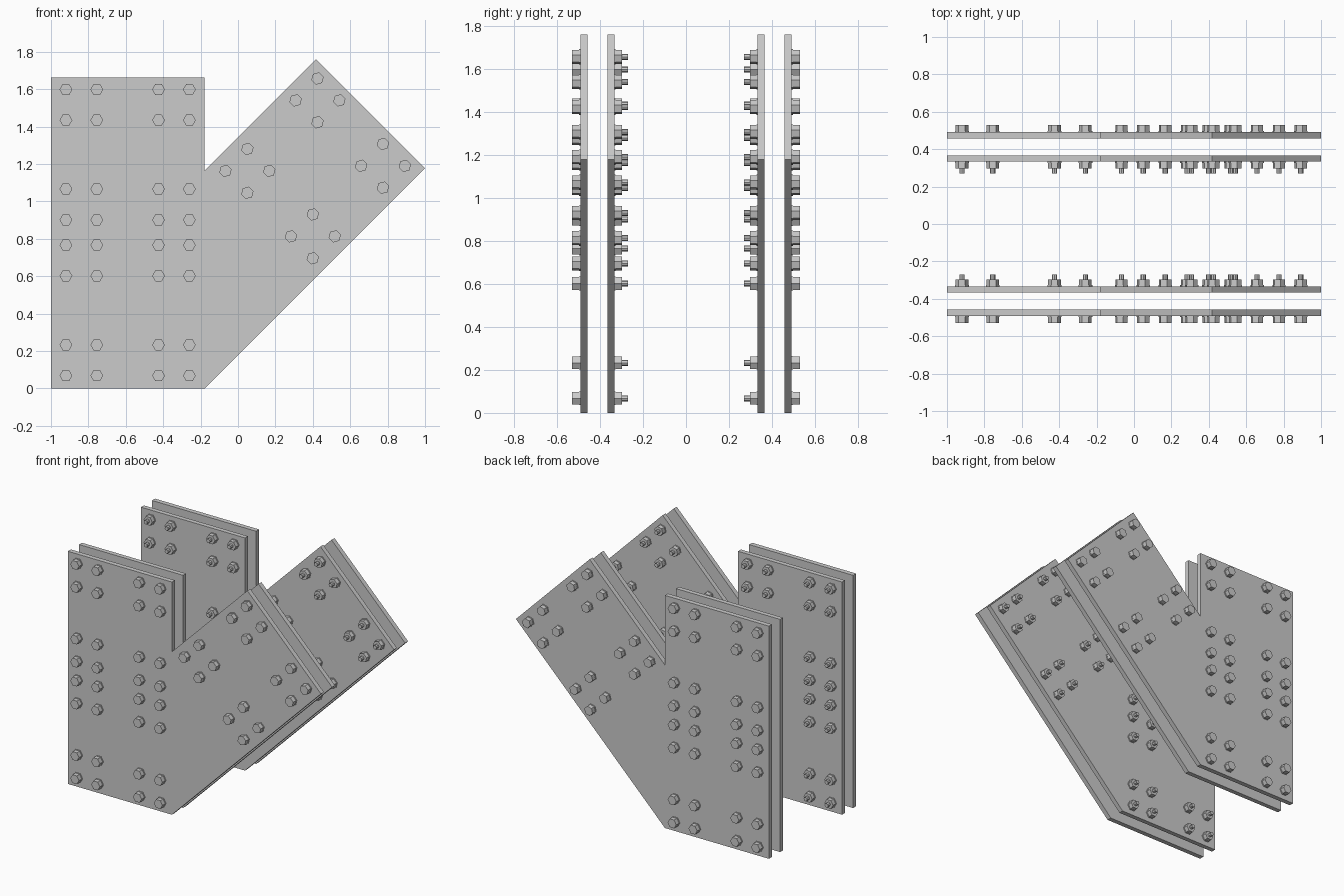
import bpy, bmesh
from math import pi, radians
from mathutils import Matrix, Vector

if "Cube" in bpy.data.objects:
    bpy.data.objects.remove(bpy.data.objects["Cube"])

OUTLINE = [(-1, 0), (-.178, 0), (1, 1.178), (.418, 1.76),
           (-.178, 1.164), (-.178, 1.662), (-1, 1.662)]


def finish(name, bm):
    bmesh.ops.recalc_face_normals(bm, faces=bm.faces[:])
    me = bpy.data.meshes.new(name)
    bm.to_mesh(me)
    bm.free()
    ob = bpy.data.objects.new(name, me)
    bpy.context.collection.objects.link(ob)
    return ob


def plate(name, y0, y1):
    bm = bmesh.new()
    f = bm.faces.new([bm.verts.new((x, y0, z)) for x, z in OUTLINE])
    ext = bmesh.ops.extrude_face_region(bm, geom=[f])
    vs = [v for v in ext["geom"] if isinstance(v, bmesh.types.BMVert)]
    bmesh.ops.translate(bm, verts=vs, vec=(0, y1 - y0, 0))
    return finish(name, bm)


def prism(bm, x, z, y0, y1, r0, r1, turn, sides=6):
    # prism along y, radius r0 at y0 and r1 at y1
    pts = [Matrix.Rotation(turn + 2 * pi * i / sides, 3, 'Y') @ Vector((1, 0, 0))
           for i in range(sides)]
    a, b = [[bm.verts.new((x + p.x * r, y, z + p.z * r)) for p in pts]
            for y, r in ((y0, r0), (y1, r1))]
    bm.faces.new(a)
    bm.faces.new(b)
    for i in range(sides):
        j = (i + 1) % sides
        bm.faces.new((a[i], a[j], b[j], b[i]))


# bolt positions: upright grid, then four diamonds on the slanted arm
bolts = [(x, z, 0) for x in (-.92, -.755, -.425, -.26)
         for z in (.068, .233, .602, .766, .901, 1.066, 1.434, 1.598)]
D = .117
for cx, cz in ((.425, 1.54), (.05, 1.163), (.775, 1.19), (.4, .813)):
    bolts += [(cx + dx, cz + dz, radians(45))
              for dx, dz in ((D, 0), (-D, 0), (0, D), (0, -D))]

for side, s in (("front", -1), ("back", 1)):
    # paired gusset plates
    plate(side + "_outer_plate", s * .458, s * .492)
    plate(side + "_inner_plate", s * .333, s * .366)
    # bolt heads on the outer face
    bm = bmesh.new()
    for x, z, t in bolts:
        prism(bm, x, z, s * .490, s * .498, .037, .037, t)
        prism(bm, x, z, s * .498, s * .530, .034, .034, t)
    finish(side + "_bolt_heads", bm)
    # nuts and bolt ends on the inner face
    bm = bmesh.new()
    for x, z, t in bolts:
        prism(bm, x, z, s * .335, s * .327, .037, .037, t)
        prism(bm, x, z, s * .327, s * .297, .034, .034, t)
        prism(bm, x, z, s * .299, s * .270, .014, .014, t, 8)
    finish(side + "_nuts", bm)
